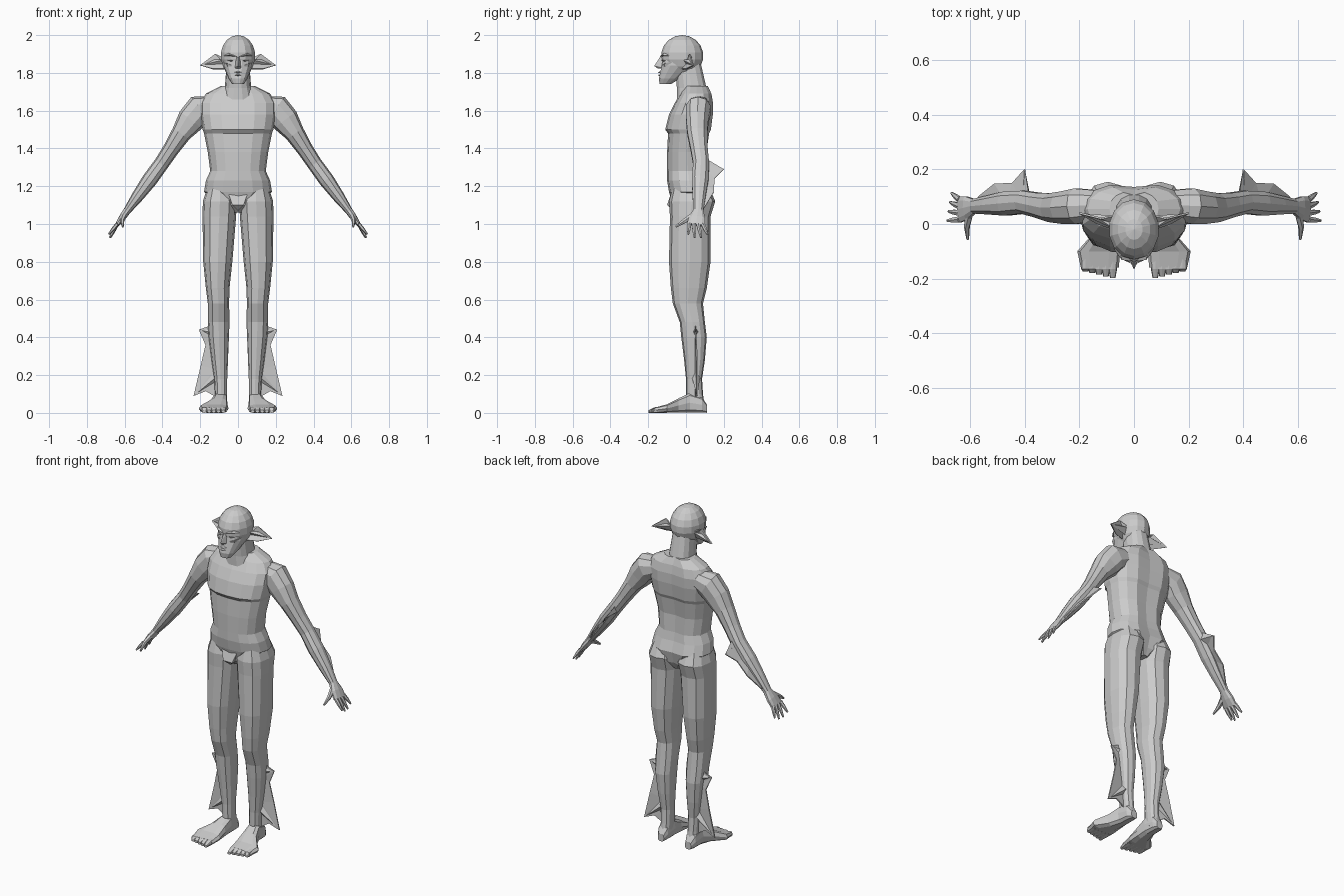
import bpy, bmesh, math
from mathutils import Vector, Matrix

cube = bpy.data.objects.get("Cube")
if cube:
    bpy.data.objects.remove(cube, do_unlink=True)

skin = bpy.data.materials.new("pale grey skin")
skin.use_nodes = True
skin.diffuse_color = (0.6, 0.6, 0.6, 1)
skin.node_tree.nodes["Principled BSDF"].inputs["Base Color"].default_value = skin.diffuse_color


def finish(name, bm, mirror=False, thickness=0):
    """Turn a bmesh into an object, optionally thickened and mirrored across x."""
    bmesh.ops.recalc_face_normals(bm, faces=bm.faces)
    mesh = bpy.data.meshes.new(name)
    bm.to_mesh(mesh)
    bm.free()
    mesh.materials.append(skin)
    ob = bpy.data.objects.new(name, mesh)
    bpy.context.scene.collection.objects.link(ob)
    if thickness:
        solid = ob.modifiers.new("thickness", "SOLIDIFY")
        solid.thickness = thickness
        solid.offset = 0
    if mirror:
        ob.modifiers.new("mirror", "MIRROR").use_mirror_merge = False
    return ob


def bridge(rings):
    """Skin closed rings of points and cap both ends."""
    bm = bmesh.new()
    loops = [[bm.verts.new(p) for p in ring] for ring in rings]
    for low, high in zip(loops, loops[1:]):
        for i in range(len(low)):
            bm.faces.new((low[i - 1], low[i], high[i], high[i - 1]))
    bm.faces.new(loops[0])
    bm.faces.new(loops[-1])
    return bm


def section(sides, power):
    """Rounded-box cross-section of unit radius."""
    angles = [math.tau * i / sides for i in range(sides)]
    bend = lambda value: math.copysign(abs(value) ** power, value)
    return [(bend(math.cos(a)), bend(math.sin(a))) for a in angles]


def stack(rows, sides=12, power=0.85, along_y=False):
    """Loft through rows of (position, left, right, near, far)."""
    rings = []
    for position, left, right, near, far in rows:
        ring = []
        for c, s in section(sides, power):
            u = (left + right + c * (right - left)) / 2
            v = (near + far + s * (far - near)) / 2
            ring.append((u, position, v) if along_y else (u, v, position))
        rings.append(ring)
    return bridge(rings)


def trunk(rows, sides=14):
    """Loft through rows of (height, half width, front, back) centred on x."""
    return stack([(z, -w, w, front, back) for z, w, front, back in rows], sides)


def limb(path, sides=10):
    """Loft along a path of (point, half thickness, half depth)."""
    points = [Vector(step[0]) for step in path]
    rings = []
    for i, (_, thick, deep) in enumerate(path):
        before, after = points[max(i - 1, 0)], points[min(i + 1, len(points) - 1)]
        tangent = (after - before).normalized()
        across = Vector((0, 1, 0)).cross(tangent).normalized()
        depth = tangent.cross(across)
        rings.append([points[i] + across * c * thick + depth * s * deep
                      for c, s in section(sides, 0.9)])
    return bridge(rings)


def hull(name, points, paired=False):
    """Convex facet block: one across the centre line, or a mirrored pair."""
    bm = bmesh.new()
    for x, y, z in points:
        bm.verts.new((x, y, z))
        if x and not paired:
            bm.verts.new((-x, y, z))
    bmesh.ops.convex_hull(bm, input=bm.verts)
    finish(name, bm, paired)


def web(name, start, end, outer):
    """Thin fin between a straight root and a pointed outer edge."""
    bm = bmesh.new()
    last = len(outer) - 1
    root = [bm.verts.new(Vector(start).lerp(Vector(end), i / last)) for i in range(last + 1)]
    rim = [bm.verts.new(p) for p in outer]
    for i in range(last):
        bm.faces.new((root[i], root[i + 1], rim[i + 1]))
        bm.faces.new((root[i], rim[i + 1], rim[i]))
    finish(name, bm, True, 0.007)


# Torso with a chest shelf, and a groove along the spine
torso = trunk([
    (1.06, .03, -.03, .1), (1.1, .08, -.07, .13), (1.17, .18, -.09, .15),
    (1.23, .17, -.1, .13), (1.28, .147, -.1, .12), (1.38, .16, -.1, .115),
    (1.48, .18, -.095, .13), (1.5, .187, -.11, .14), (1.58, .2, -.09, .15),
    (1.64, .2, -.06, .15), (1.69, .17, -.03, .14), (1.73, .09, -.01, .12)], 16)
for v in torso.verts:
    if abs(v.co.x) < .01 and v.co.y > .11:
        v.co.y -= .014
finish("torso", torso)
hull("groin", [(.05, -.08, 1.16), (.03, -.1, 1.1), (0, -.07, 1.07), (0, .05, 1.07), (0, .05, 1.16)])

# Neck, jaw and skull
finish("neck", trunk([(1.66, .09, -.05, .13), (1.72, .07, -.05, .11), (1.85, .06, -.06, .08)]))
finish("jaw", trunk([(1.74, .03, -.14, -.08), (1.77, .05, -.145, -.03), (1.84, .08, -.13, .06),
                     (1.9, .08, -.12, .08)]))
skull = bmesh.new()
bmesh.ops.create_uvsphere(skull, u_segments=14, v_segments=9, radius=1)
skull.transform(Matrix.LocRotScale(Vector((0, -.02, 1.89)), None, Vector((.094, .112, .11))))
finish("skull", skull)

# Face
hull("nose", [(.01, -.12, 1.885), (.02, -.12, 1.825), (0, -.14, 1.88), (0, -.168, 1.837), (0, -.15, 1.823)])
hull("brow_ridge", [(.005, -.137, 1.885), (.045, -.132, 1.895), (.075, -.09, 1.89), (.05, -.1, 1.91)], True)
hull("cheekbone", [(.03, -.128, 1.84), (.06, -.115, 1.85), (.08, -.07, 1.86), (.05, -.11, 1.82)], True)
hull("eyelid", [(.02, -.12, 1.865), (.056, -.108, 1.868), (.036, -.13, 1.867), (.036, -.11, 1.855)], True)
for lip, z in (("upper_lip", 1.803), ("lower_lip", 1.788)):
    hull(lip, [(.028, -.125, z), (.008, -.15, z), (0, -.13, z + .008), (0, -.13, z - .008)])

# Pointed ears
EAR_TIP = (.2, .04, 1.84)
web("ear_fin", (.07, -.02, 1.82), (.08, .03, 1.88), [(.13, 0, 1.82), EAR_TIP, (.12, .02, 1.9)])
hull("ear_rib", [(.07, -.02, 1.87), (.07, .03, 1.87), (.07, .01, 1.83), (.13, .02, 1.87), EAR_TIP], True)

# Arms
ELBOW, WRIST = Vector((.405, .08, 1.32)), Vector((.587, .065, 1.07))
KNUCKLES = Vector((.64, .053, .995))
finish("arm", limb([
    ((.12, .07, 1.63), .05, .055), ((.205, .065, 1.605), .08, .068), ((.25, .06, 1.55), .074, .062),
    ((.3, .06, 1.48), .053, .055), ((.355, .07, 1.395), .043, .047), (ELBOW, .04, .044),
    (ELBOW.lerp(WRIST, .35), .041, .046), (ELBOW.lerp(WRIST, .7), .032, .036), (WRIST, .02, .028),
    (WRIST.lerp(KNUCKLES, .5), .018, .045), (KNUCKLES, .011, .05)]), True)

# Fingers fan out from the knuckles, the middle ones reaching lowest
for i, name in enumerate(("index", "middle", "ring", "little")):
    spread = i - 1.5
    base = KNUCKLES + Vector((0, spread * .024, .005))
    tip = KNUCKLES + Vector((.045 - .005 * i, spread * .034 + .01, -.07 + .009 * spread ** 2))
    finish(name + "_finger", limb([(base, .01, .012), (base.lerp(tip, .5), .009, .01),
                                   (tip, .004, .005)], 6), True)
finish("thumb", limb([((.605, .03, 1.04), .014, .016), ((.613, -.01, 1.015), .011, .013),
                      ((.61, -.055, .985), .005, .006)], 6), True)

# Elbow fins, swept back along the forearm
SPIKE = (.4, .2, 1.29)
web("elbow_fin", ELBOW, WRIST, [SPIKE, (.445, .15, 1.24), (.51, .148, 1.17), (.57, .1, 1.09)])
hull("elbow_spike", [(.385, .1, 1.35), (.42, .1, 1.3), (.38, .1, 1.3), (.43, .1, 1.27), SPIKE], True)

# Legs
finish("leg", stack([
    (1.2, .03, .16, -.07, .12), (1.12, .006, .186, -.09, .155), (1.04, .01, .188, -.085, .13),
    (.8, .03, .184, -.09, .13), (.66, .045, .17, -.08, .11), (.58, .047, .16, -.07, .09),
    (.48, .045, .16, -.033, .1), (.4, .048, .155, -.025, .11), (.28, .053, .14, -.01, .1),
    (.18, .057, .126, 0, .085), (.1, .057, .122, 0, .09), (.03, .06, .12, .01, .1)]), True)

# Feet, widening towards a row of toes
finish("foot", stack([
    (.11, .07, .11, 0, .045), (.085, .06, .125, 0, .085), (.02, .056, .13, 0, .108),
    (-.04, .055, .155, 0, .078), (-.1, .05, .208, 0, .046), (-.16, .056, .195, 0, .03)],
    10, 0.65, True), True)
for i, name in enumerate(("big", "second", "middle", "fourth", "little")):
    x, tip = .078 + .025 * i, -.198 + .006 * i
    finish(name + "_toe", stack([(-.12, x - .017, x + .017, 0, .036), (-.165, x - .016, x + .016, 0, .03),
                                 (tip, x - .01, x + .01, 0, .015)], 8, 0.7, True), True)

# Calf fins, with a rib running to each point
HIGH_TIP, LOW_TIP = (.207, .05, .44), (.235, .06, .09)
web("calf_fin", (.14, .05, .46), (.11, .05, .08),
    [(.155, .05, .46), HIGH_TIP, (.172, .055, .36), (.197, .06, .25), LOW_TIP, (.17, .055, .115)])
for name, z, tip in (("upper_fin_rib", .42, HIGH_TIP), ("lower_fin_rib", .19, LOW_TIP)):
    hull(name, [(.115, .03, z), (.115, .075, z), (.12, .05, z + .04), (.12, .05, z - .03), tip], True)
